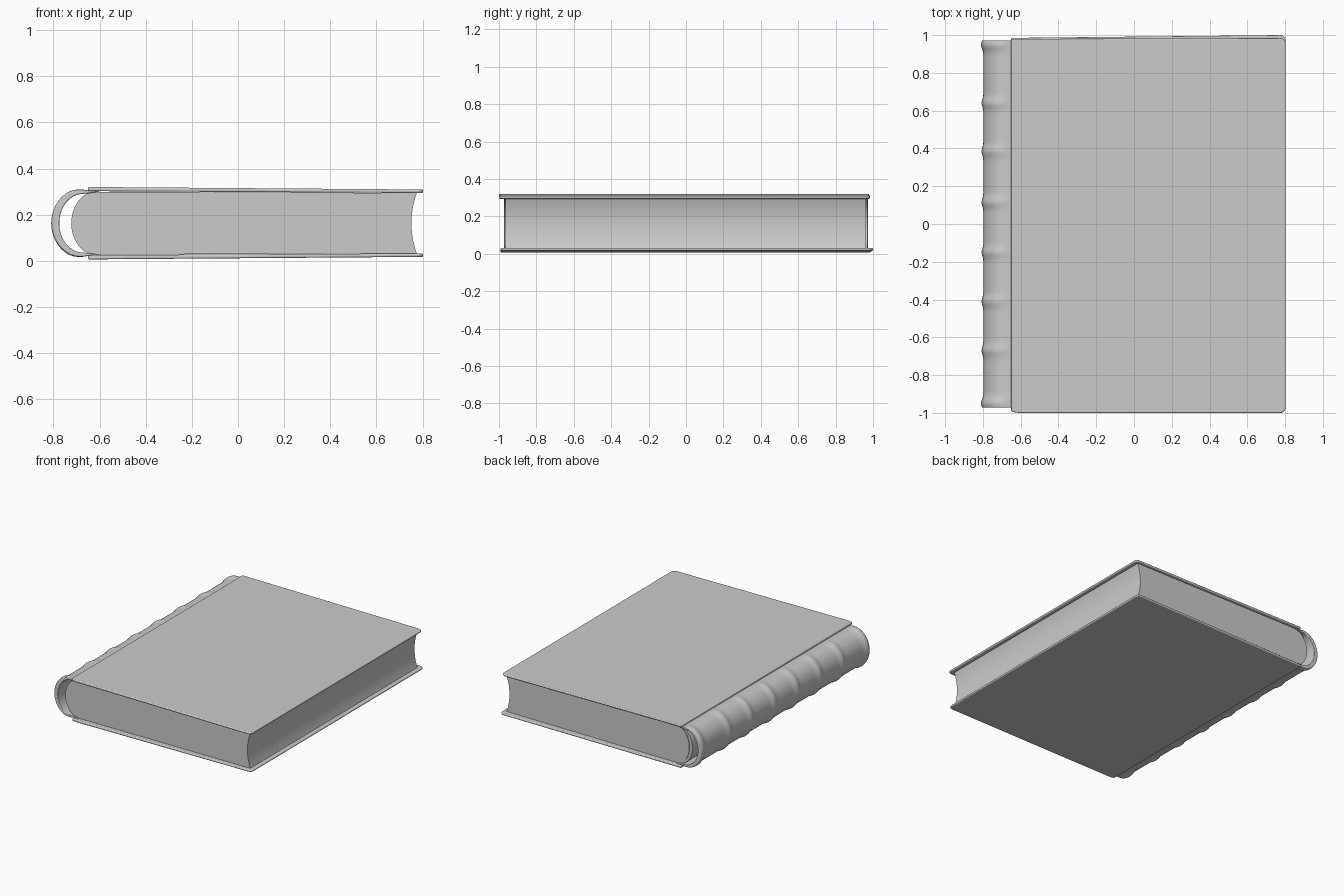
import bpy, bmesh
from math import sin, cos, pi, exp, radians

cube = bpy.data.objects.get("Cube")
if cube:
    bpy.data.objects.remove(cube, do_unlink=True)

MID = 0.163  # height of the book's middle plane

grey = bpy.data.materials.new("plain grey")
grey.use_nodes = True
grey.diffuse_color = (0.6, 0.6, 0.6, 1)
bsdf = next(n for n in grey.node_tree.nodes if n.type == 'BSDF_PRINCIPLED')
bsdf.inputs["Base Color"].default_value = grey.diffuse_color
bsdf.inputs["Roughness"].default_value = 0.6


def loft(name, rings, bevel=0.0):
    """Skin closed rings of points into a capped solid."""
    bm = bmesh.new()
    loops = [[bm.verts.new(p) for p in ring] for ring in rings]
    n = len(loops[0])
    for a, b in zip(loops, loops[1:]):
        for i in range(n):
            j = (i + 1) % n
            bm.faces.new((a[i], a[j], b[j], b[i]))
    bm.faces.new(loops[0])
    bm.faces.new(loops[-1])
    bmesh.ops.recalc_face_normals(bm, faces=bm.faces)
    mesh = bpy.data.meshes.new(name)
    bm.to_mesh(mesh)
    bm.free()
    mesh.materials.append(grey)
    obj = bpy.data.objects.new(name, mesh)
    bpy.context.collection.objects.link(obj)
    if bevel:
        mod = obj.modifiers.new("soft edges", 'BEVEL')
        mod.width, mod.segments, mod.limit_method = bevel, 3, 'ANGLE'
    bpy.ops.object.select_all(action='DESELECT')
    obj.select_set(True)
    bpy.context.view_layer.objects.active = obj
    bpy.ops.object.shade_smooth_by_angle(angle=radians(40))
    return obj


def extrude_y(profile, y0, y1):
    return [[(x, y, z) for x, z in profile] for y in (y0, y1)]


def half_arc(cx, rx, rz, steps):
    """Left-bulging half ellipse running from top to bottom."""
    angles = [pi / 2 + pi * i / steps for i in range(steps + 1)]
    return [(cx + rx * cos(a), MID + rz * sin(a)) for a in angles]


# Page block: rounded back, hollowed fore edge
fore_edge = []
for i in range(17):
    t = -1 + i / 8
    fore_edge.append((0.752 + 0.023 * t * t, MID + 0.131 * t))
loft("page_block", extrude_y(half_arc(-0.6, 0.1, 0.136, 24) + fore_edge, -0.965, 0.963))

# Lining glued over the rounded back of the pages
lining = half_arc(-0.61, 0.113, 0.14, 24) + half_arc(-0.61, 0.085, 0.132, 24)[::-1]
loft("back_lining", extrude_y(lining, -0.96, 0.958))


# Boards: thin slabs with rounded fore corners, leaning in towards the fore edge
def board(name, side, front, back_hinge, back_fore):
    r, right, hinge = 0.028, 0.803, -0.65
    outline = [(hinge, back_hinge), (hinge, front + 0.006), (hinge + 0.04, front)]
    for cy, start in ((front + r, -pi / 2), (back_fore - r, 0)):
        for i in range(7):
            a = start + pi / 2 * i / 6
            outline.append((right - r + r * cos(a), cy + r * sin(a)))
    rings = []
    for outer in (False, True):
        ring = []
        for x, y in outline:
            t = (x - hinge) / (right - hinge)
            level = (0.157 - 0.011 * t) if outer else (0.139 - 0.008 * t)
            ring.append((x, y, MID + side * level))
        rings.append(ring)
    return loft(name, rings, 0.006)


board("upper_board", 1, -1.0, 0.98, 0.984)
board("lower_board", -1, -0.992, 0.985, 1.0)

# Spine: hollow curved shell with raised bands and flared end caps
bands = [0.64, 0.385, 0.115, -0.15, -0.41, -0.67]
Y_END = 0.972


def swell(y):
    raised = sum(exp(-((y - b) / 0.028) ** 2) for b in bands)
    cap = exp(-((abs(y) - 0.95) / 0.03) ** 2)
    return 0.010 * raised + 0.013 * cap


def spine_ring(y):
    steps = 32
    outer, inner = [], []
    for i in range(steps + 1):
        a = pi / 2 + pi * i / steps
        w = abs(cos(a))
        grow = swell(y) * min(1, 0.35 + 1.5 * w)
        c, s = cos(a), sin(a)
        outer.append((-0.672 + (0.125 + grow) * c, y, MID + (0.142 + grow * 0.8) * s))
        inner.append((-0.672 + 0.103 * c, y, MID + 0.127 * s))
    # flanges that run under each board across the hinge groove
    flange = [(-0.645, 0.141), (-0.6, 0.146), (-0.6, 0.137), (-0.645, 0.130)]
    top = [(x, y, MID + h) for x, h in flange]
    low = [(x, y, MID - h) for x, h in flange]
    return top[1::-1] + outer + low + inner[::-1] + top[:1:-1]


N = 180
rounded = [0.006, 0.002]
ys = [-Y_END + 2 * Y_END * i / N for i in range(N + 1)]
loft("spine", [spine_ring(y) for y in ys], 0.004)
